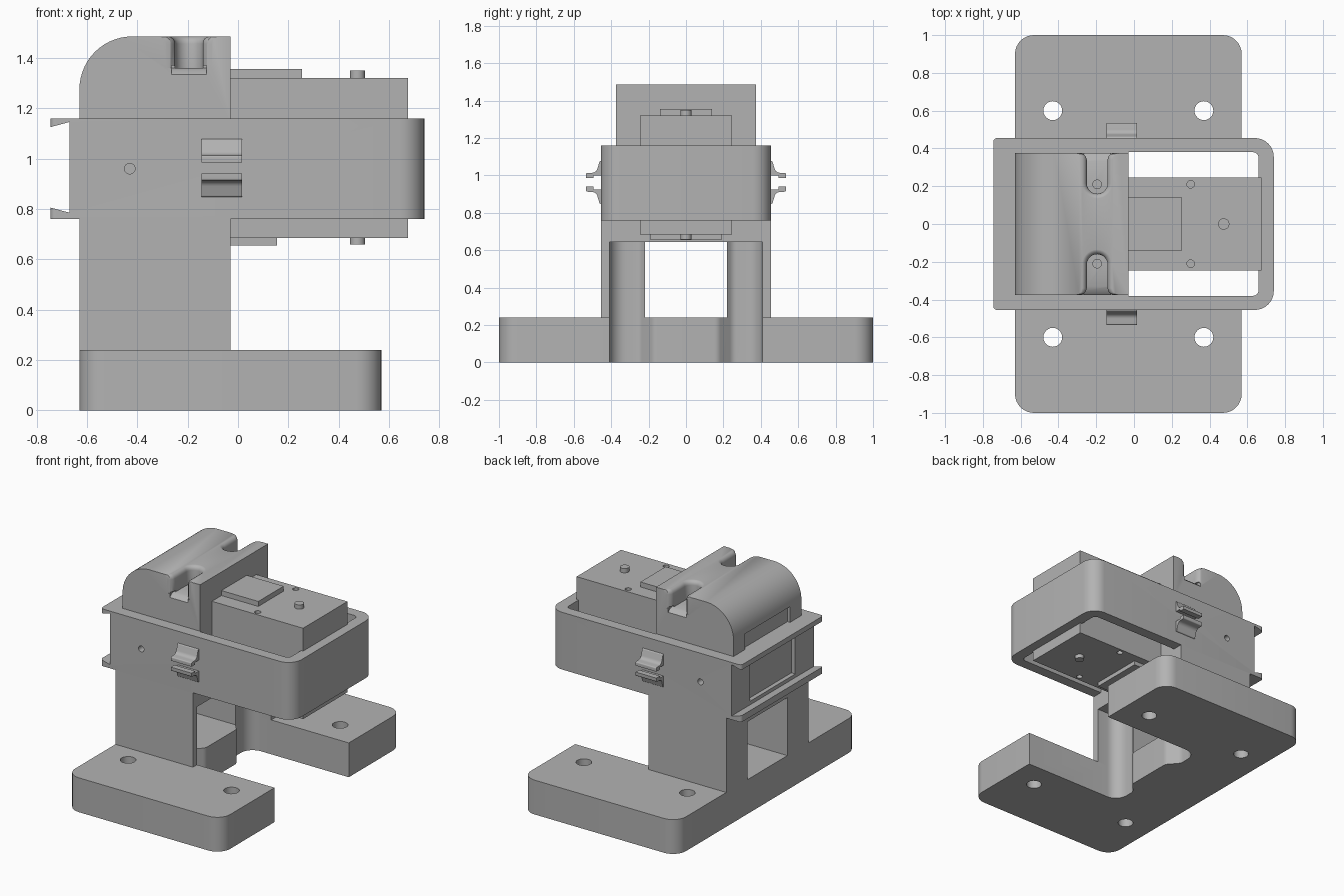
import bpy, bmesh
from math import cos, sin, pi, radians
from mathutils import Vector

cube = bpy.data.objects.get("Cube")
if cube:
    bpy.data.objects.remove(cube)

grey = bpy.data.materials.new("plain_grey")
grey.use_nodes = True
GREY = (0.45, 0.45, 0.45, 1)
grey.diffuse_color = GREY
grey.node_tree.nodes["Principled BSDF"].inputs["Base Color"].default_value = GREY


def loft(name, loops):
    """Closed solid through matching point loops."""
    bm = bmesh.new()
    rings = [[bm.verts.new(p) for p in loop] for loop in loops]
    n = len(rings[0])
    for a, b in zip(rings, rings[1:]):
        for i in range(n):
            j = (i + 1) % n
            bm.faces.new((a[i], a[j], b[j], b[i]))
    bm.faces.new(rings[0])
    bm.faces.new(rings[-1])
    bmesh.ops.recalc_face_normals(bm, faces=bm.faces)
    mesh = bpy.data.meshes.new(name)
    bm.to_mesh(mesh)
    bm.free()
    mesh.materials.append(grey)
    ob = bpy.data.objects.new(name, mesh)
    bpy.context.collection.objects.link(ob)
    return ob


def prism(name, outline, lo, hi, axis="z"):
    place = {"z": lambda a, b, t: (a, b, t),
             "y": lambda a, b, t: (a, t, b),
             "x": lambda a, b, t: (t, a, b)}[axis]
    return loft(name, [[place(a, b, t) for a, b in outline] for t in (lo, hi)])


def rect(a0, a1, b0, b1):
    return [(a0, b0), (a1, b0), (a1, b1), (a0, b1)]


def box(name, x0, x1, y0, y1, z0, z1):
    return prism(name, rect(x0, x1, y0, y1), z0, z1)


def circle(a, b, r, n=24):
    return [(a + r * cos(2 * pi * i / n), b + r * sin(2 * pi * i / n)) for i in range(n)]


def rounded(corners, steps=8):
    """Round each (a, b, radius) corner with a tangent arc."""
    out = []
    for i, (a, b, r) in enumerate(corners):
        p = Vector((a, b))
        if r == 0:
            out.append((a, b))
            continue
        u = (Vector(corners[i - 1][:2]) - p).normalized()
        v = (Vector(corners[(i + 1) % len(corners)][:2]) - p).normalized()
        half = u.angle(v) / 2
        reach = r / abs(sin(half)) * cos(half)
        centre = p + (u + v).normalized() * r / sin(half)
        s, e = p + u * reach - centre, p + v * reach - centre
        total = s.angle(e)
        for k in range(steps + 1):
            t = k / steps
            q = (s * sin((1 - t) * total) + e * sin(t * total)) / sin(total)
            out.append(tuple(centre + q))
    return out


def boolean(ob, others, operation="DIFFERENCE"):
    for other in others:
        mod = ob.modifiers.new("cut", "BOOLEAN")
        mod.operation, mod.solver, mod.object = operation, "EXACT", other
    bpy.context.view_layer.update()
    result = bpy.data.meshes.new_from_object(
        ob.evaluated_get(bpy.context.evaluated_depsgraph_get()))
    ob.modifiers.clear()
    ob.data = result
    for other in others:
        bpy.data.objects.remove(other)


# Base slab with mounting holes
base = prism("base", rounded([(-.63, -1, .1), (.57, -1, .1), (.57, 1, .1), (-.63, 1, .1)]), 0, .24)
boolean(base, [prism("hole", circle(x, y, .05), -.1, .4)
               for x in (-.43, .37) for y in (-.6, .6)])

# Column, hollowed by a window and a wavy front bay shared with the base
half_bay = [(.8, .41, 0), (-.2, .41, .09), (-.2, .25, .05), (-.13, .17, .05)]
bay = rounded(half_bay + [(x, -y, r) for x, y, r in reversed(half_bay)])
boolean(base, [prism("bay", bay, -.1, .5)])
column = box("column", -.63, -.03, -.455, .455, .24, .77)
boolean(column, [prism("bay", bay, .1, .645),
                 box("window", -.8, .2, -.22, .22, .1, .645)])

# Belt frame: open on the device side, dovetail groove at the back end
frame = prism("belt_frame", rounded([(-.745, -.455, .02), (.74, -.455, .1),
                                     (.74, .455, .1), (-.745, .455, .02)]), .76, 1.16)
inner = rounded([(-.03, -.38, 0), (.66, -.38, .03), (.66, .38, .03), (-.03, .38, 0)])
groove = [(-.8, .79), (-.67, .785), (-.67, 1.145), (-.8, 1.11)]
groove[0] = (-.8, .82)
boolean(frame, [prism("opening", inner, .6, 1.3),
                prism("groove", groove, -.6, .6, "y"),
                box("end_pocket", -.8, -.64, -.25, .25, .81, 1.12),
                prism("pin_hole_front", circle(-.43, .96, .021), -.6, -.36, "y"),
                prism("pin_hole_back", circle(-.43, .96, .021), .36, .6, "y")])

# Rounded head with two flared slots
head = prism("head", rounded([(-.63, 1.15, 0), (-.03, 1.15, 0), (-.03, 1.485, 0),
                              (-.63, 1.485, .21)], 14), -.375, .375, "y")


def slot_outline(grow, side):
    cx, r, end = -.195, .055 + grow, .215
    arc = [(cx + r * cos(pi * k / 14), end - r * sin(pi * k / 14)) for k in range(15)]
    flare = [(r + .035 * (1 - cos(a)), .34 + .035 * sin(a)) for a in (0, pi / 6, pi / 3, pi / 2)]
    left = [(cx - w, y) for w, y in flare]
    right = [(cx + w, y) for w, y in reversed(flare)]
    mouth = [(left[-1][0], .5), (right[0][0], .5)]
    return [(x, side * y) for x, y in arc + left + mouth + right]


def slot(side):
    levels = [(0, 1.36)] + [(.03 * (1 - cos(a)), 1.456 + .03 * sin(a))
                            for a in (0, pi / 8, pi / 4, 3 * pi / 8, pi / 2)] + [(.03, 1.6)]
    return loft("slot", [[(x, y, z) for x, y in slot_outline(g, side)] for g, z in levels])


boolean(head, [slot(s) for s in (-1, 1)]
        + [prism("sill", [(s * .33, 1.37), (s * .33, 1.36), (s * .355, 1.352),
                          (s * .39, 1.32), (s * .39, 1.37)], -.265, -.125, "x") for s in (-1, 1)]
        + [prism("screw_hole", circle(-.195, s * .21, .023), 1.3, 1.4) for s in (-1, 1)]
        + [box("end_pocket", -.8, -.61, -.25, .25, 1.1, 1.27)])

# Device block with raised plates, pins and small holes
device = box("device_block", -.04, .675, -.245, .245, .685, 1.32)
boolean(device, [prism("screw_hole", circle(.3, s * .21, .02), z, z + .06)
                 for s in (-1, 1) for z in (.655, 1.29)])
box("top_plate", -.04, .255, -.14, .14, 1.31, 1.355)
box("bottom_plate", -.04, .155, -.19, .19, .655, .69)
prism("top_pin", circle(.475, 0, .03), 1.31, 1.35)
prism("bottom_pin", circle(.475, 0, .03), .658, .69)

# Hooked cable clips, mirrored up/down and front/back
hook = rounded([(.45, 1.08, 0), (.462, 1.075, .008), (.48, 1.015, .03), (.535, 1.012, .008),
                (.535, .985, 0), (.495, .985, 0), (.495, 1, 0), (.45, 1, 0)], 5)
for side, place in ((-1, "front"), (1, "back")):
    for flip, level in ((1, "upper"), (-1, "lower")):
        prism(f"{place}_{level}_clip",
              [(side * y, .9625 + flip * (z - .9625)) for y, z in hook], -.145, .015, "x")

# Smooth curved walls while keeping edges crisp
bpy.ops.object.select_all(action="DESELECT")
for ob in bpy.context.scene.objects:
    if ob.type == "MESH" and grey.name in ob.data.materials:
        ob.select_set(True)
        bpy.context.view_layer.objects.active = ob
bpy.ops.object.shade_smooth_by_angle(angle=radians(30))
